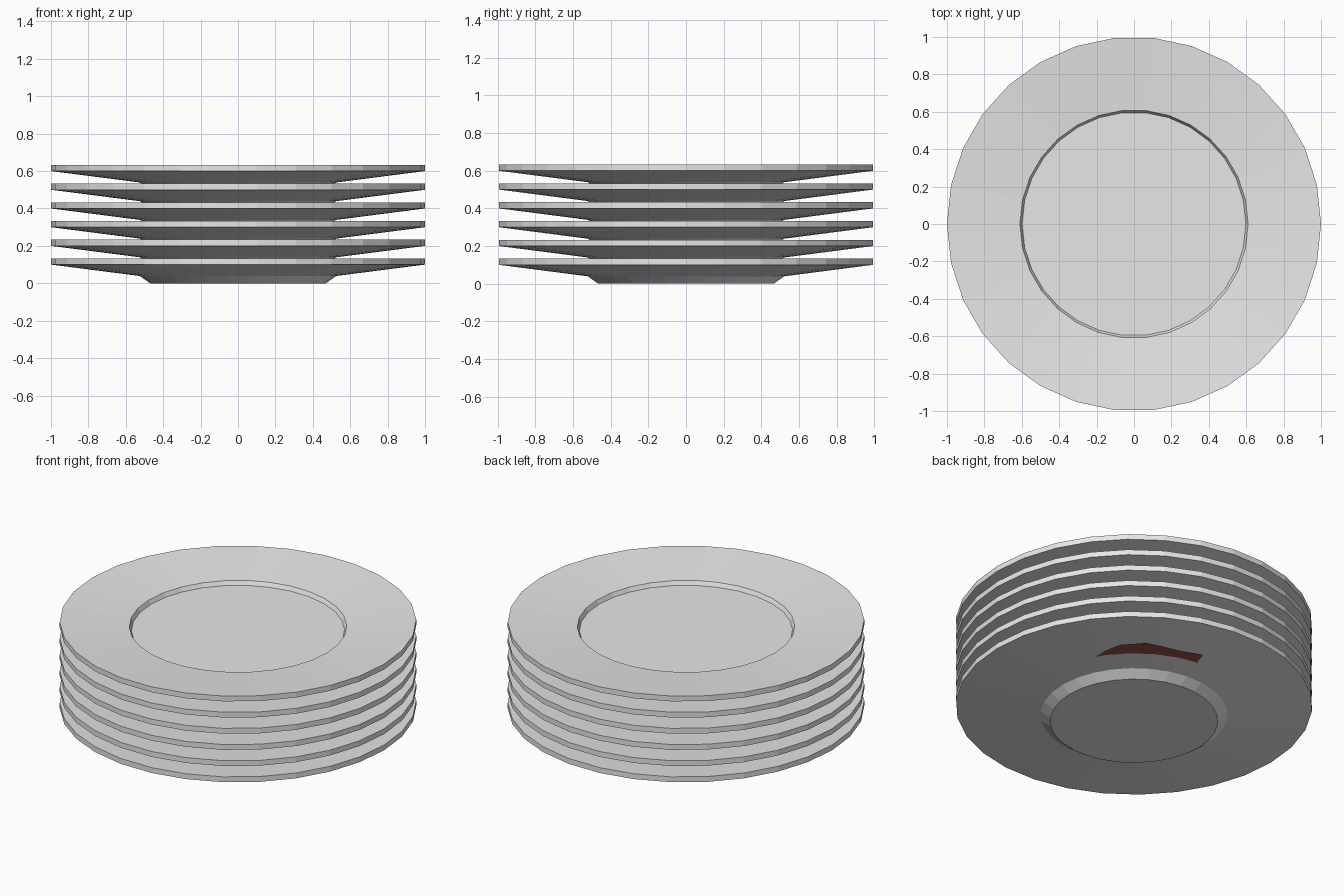
import bpy, bmesh, math

if "Cube" in bpy.data.objects:
    bpy.data.objects.remove(bpy.data.objects["Cube"])

SIDES = 30
PLATES = 6
SPACING = 0.1


def material(name, rgb):
    m = bpy.data.materials.new(name)
    m.diffuse_color = (*rgb, 1)
    m.use_nodes = True
    m.node_tree.nodes["Principled BSDF"].inputs["Base Color"].default_value = m.diffuse_color
    return m


china = material("pale_grey_china", (0.8, 0.8, 0.8))
sauce = material("brown_sauce", (0.32, 0.085, 0.067))

# Plate cross-section (radius, height): foot, underside, rim, well
PROFILE = [(0.47, 0.0), (0.525, 0.039), (1.0, 0.10), (1.0, 0.133),
           (0.61, 0.10), (0.598, 0.075)]

# Outline of the flat sauce patch (degrees, radius)
PATCH = [(8, 0.5), (19, 0.64), (31, 0.66), (37, 0.71), (44, 0.76), (55, 0.78),
         (62, 0.755), (69, 0.737), (81, 0.75), (82, 0.68), (93, 0.5), (50, 0.2)]


def polar(deg, r, z):
    a = math.radians(deg)
    return (r * math.cos(a), r * math.sin(a), z)


def add_object(name, bm, mat, z):
    mesh = bpy.data.meshes.new(name)
    bm.to_mesh(mesh)
    bm.free()
    mesh.materials.append(mat)
    ob = bpy.data.objects.new(name, mesh)
    ob.location.z = z
    bpy.context.collection.objects.link(ob)


def plate(name, z):
    bm = bmesh.new()
    rings = [[bm.verts.new(polar(360 * i / SIDES, r, h)) for i in range(SIDES)]
             for r, h in PROFILE]
    for lo, hi in zip(rings, rings[1:]):
        for i in range(SIDES):
            j = (i + 1) % SIDES
            bm.faces.new((lo[i], lo[j], hi[j], hi[i]))
    bm.faces.new(rings[0][::-1])   # foot base
    bm.faces.new(rings[-1])        # well floor
    add_object(name, bm, china, z)


def patch(name, z):
    bm = bmesh.new()
    bm.faces.new([bm.verts.new(polar(d, r, 0.0565)) for d, r in reversed(PATCH)])
    add_object(name, bm, sauce, z)


# Stack of plates, each with its sauce patch showing underneath
for k in range(PLATES):
    plate(f"plate_{k + 1}", k * SPACING)
    patch(f"sauce_patch_{k + 1}", k * SPACING)
